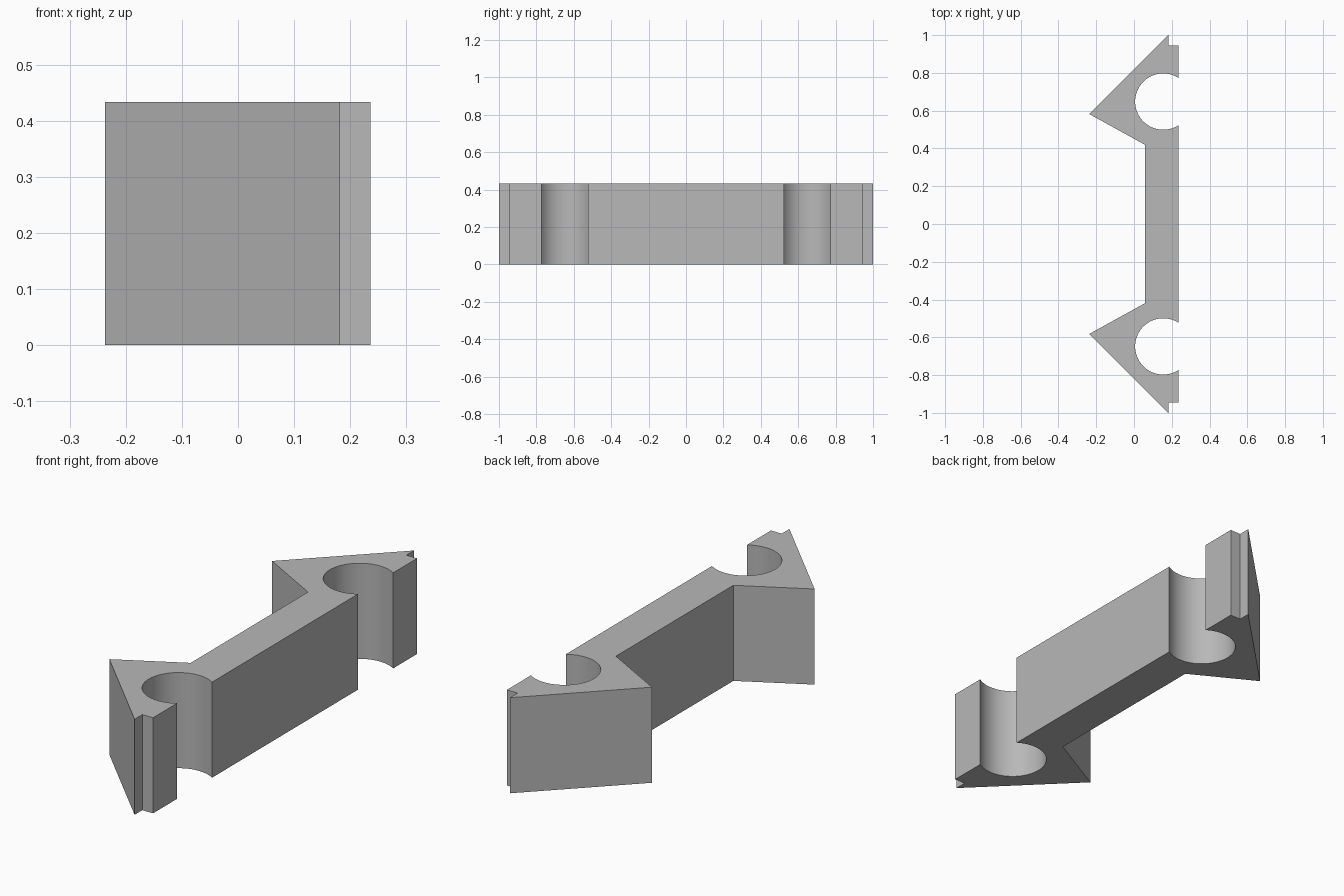
import bpy, bmesh, math

cube = bpy.data.objects.get("Cube")
if cube:
    bpy.data.objects.remove(cube, do_unlink=True)

HEIGHT = 0.433
FACE_X = 0.236                      # flat face that the sockets open through
SOCKET = (0.155, 0.648)             # socket centre
RADIUS = 0.149
STEPS = 48

mat = bpy.data.materials.new("plain grey")
mat.use_nodes = True
grey = (0.48, 0.48, 0.48, 1)
mat.diffuse_color = grey
mat.node_tree.nodes["Principled BSDF"].inputs["Base Color"].default_value = grey


def socket_arc():
    """Open round socket, from its outer lip round to its inner lip."""
    lip = math.acos((FACE_X - SOCKET[0]) / RADIUS)
    sweep = 2 * (math.pi - lip)
    return [(SOCKET[0] + RADIUS * math.cos(lip + sweep * i / STEPS),
             SOCKET[1] + RADIUS * math.sin(lip + sweep * i / STEPS))
            for i in range(STEPS + 1)]


# Half outline: bar corner, point of the head, tip, stepped notch, socket
half = [(0.057, 0.42), (-0.237, 0.582), (0.182, 1.0),
        (0.182, 0.945), (FACE_X, 0.945)] + socket_arc()
outline = half + [(x, -y) for x, y in reversed(half)]

# Extrude the mirrored outline upwards
bm = bmesh.new()
base = bm.faces.new([bm.verts.new((x, y, 0)) for x, y in outline])
top = bmesh.ops.extrude_face_region(bm, geom=[base], use_keep_orig=True)
bmesh.ops.translate(bm, vec=(0, 0, HEIGHT),
                    verts=[g for g in top["geom"] if isinstance(g, bmesh.types.BMVert)])
bmesh.ops.recalc_face_normals(bm, faces=bm.faces)
mesh = bpy.data.meshes.new("clip_bracket")
bm.to_mesh(mesh)
bm.free()
mesh.materials.append(mat)

bracket = bpy.data.objects.new("clip_bracket", mesh)
bpy.context.collection.objects.link(bracket)

# Smooth sockets, sharp corners
bpy.ops.object.select_all(action="DESELECT")
bracket.select_set(True)
bpy.context.view_layer.objects.active = bracket
bpy.ops.object.shade_smooth_by_angle(angle=math.radians(25))
